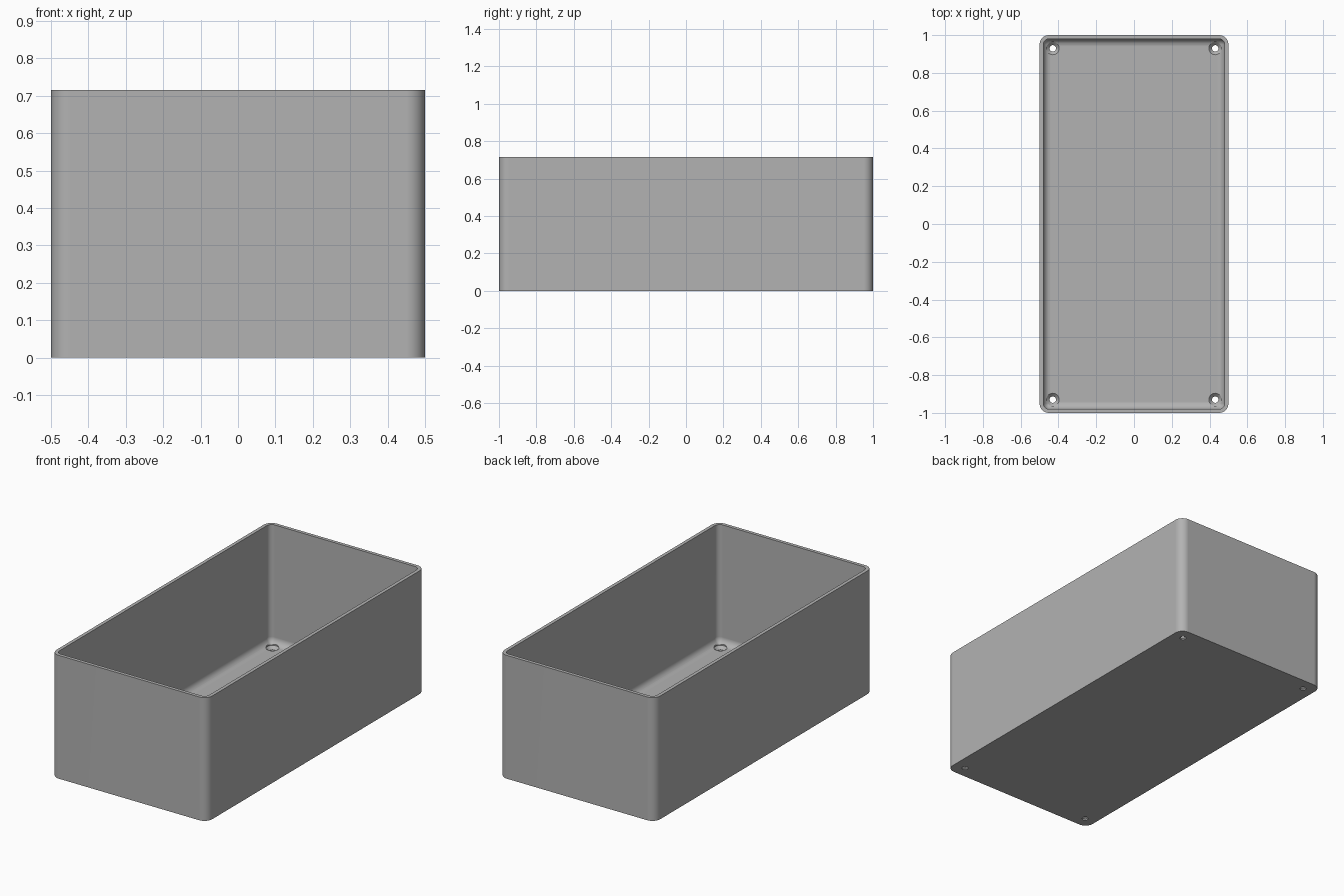
import bpy, bmesh, math

if "Cube" in bpy.data.objects:
    bpy.data.objects.remove(bpy.data.objects["Cube"])

HX, HY, H = 0.5, 1.0, 0.715        # half width, half length, height
WALL, FLOOR = 0.02, 0.025          # thicknesses
R_OUT, R_FILLET = 0.05, 0.04       # corner radius, inner floor fillet

grey = bpy.data.materials.new("plain grey")
grey.use_nodes = True
COLOUR = (0.45, 0.45, 0.45, 1)
grey.diffuse_color = COLOUR
grey.node_tree.nodes["Principled BSDF"].inputs["Base Color"].default_value = COLOUR


def ring(bm, inset, z, steps=10):
    """Rounded rectangle loop, inset from the outer outline."""
    r = max(R_OUT - inset, 0.004)
    cx, cy = HX - inset - r, HY - inset - r
    verts = []
    for k, (sx, sy) in enumerate([(1, 1), (-1, 1), (-1, -1), (1, -1)]):
        for i in range(steps + 1):
            a = math.pi / 2 * (k + i / steps)
            verts.append(bm.verts.new((sx * cx + r * math.cos(a),
                                       sy * cy + r * math.sin(a), z)))
    return verts


def finish(bm, name):
    bmesh.ops.recalc_face_normals(bm, faces=bm.faces)
    mesh = bpy.data.meshes.new(name)
    bm.to_mesh(mesh)
    bm.free()
    mesh.materials.append(grey)
    obj = bpy.data.objects.new(name, mesh)
    bpy.context.collection.objects.link(obj)
    return obj


# Open box: outer wall, rim, inner wall, floor fillet, floor
bm = bmesh.new()
profile = [(0, 0), (0, H), (WALL, H)]
for i in range(9):
    a = math.pi / 2 * i / 8
    profile.append((WALL + R_FILLET * (1 - math.cos(a)),
                    FLOOR + R_FILLET * (1 - math.sin(a))))
loops = [ring(bm, inset, z) for inset, z in profile]
for lo, hi in zip(loops, loops[1:]):
    n = len(lo)
    for i in range(n):
        j = (i + 1) % n
        bm.faces.new((lo[i], lo[j], hi[j], hi[i]))
bm.faces.new(loops[0])
bm.faces.new(loops[-1])
box = finish(bm, "open_box")

# Countersunk screw holes in the four floor corners
bm = bmesh.new()
hole = [(0.017, -0.05), (0.017, 0.008), (0.034, FLOOR), (0.034, FLOOR + 0.05)]
SEG = 32
for sx in (-1, 1):
    for sy in (-1, 1):
        rows = [[bm.verts.new((sx * 0.43 + r * math.cos(math.tau * i / SEG),
                               sy * 0.93 + r * math.sin(math.tau * i / SEG), z))
                 for i in range(SEG)] for r, z in hole]
        for lo, hi in zip(rows, rows[1:]):
            for i in range(SEG):
                j = (i + 1) % SEG
                bm.faces.new((lo[i], lo[j], hi[j], hi[i]))
        bm.faces.new(rows[0])
        bm.faces.new(rows[-1])
cutter = finish(bm, "hole_cutter")
cutter.hide_render = True

cut = box.modifiers.new("screw holes", "BOOLEAN")
cut.operation = "DIFFERENCE"
cut.solver = "EXACT"
cut.object = cutter

bpy.ops.object.select_all(action="DESELECT")
box.select_set(True)
bpy.context.view_layer.objects.active = box
bpy.ops.object.modifier_apply(modifier=cut.name)
bpy.data.objects.remove(cutter)

# Smooth rounded corners with crisp edges and flat walls
bpy.ops.object.shade_smooth_by_angle(angle=math.radians(30))
weighted = box.modifiers.new("flat walls", "WEIGHTED_NORMAL")
weighted.keep_sharp = True
